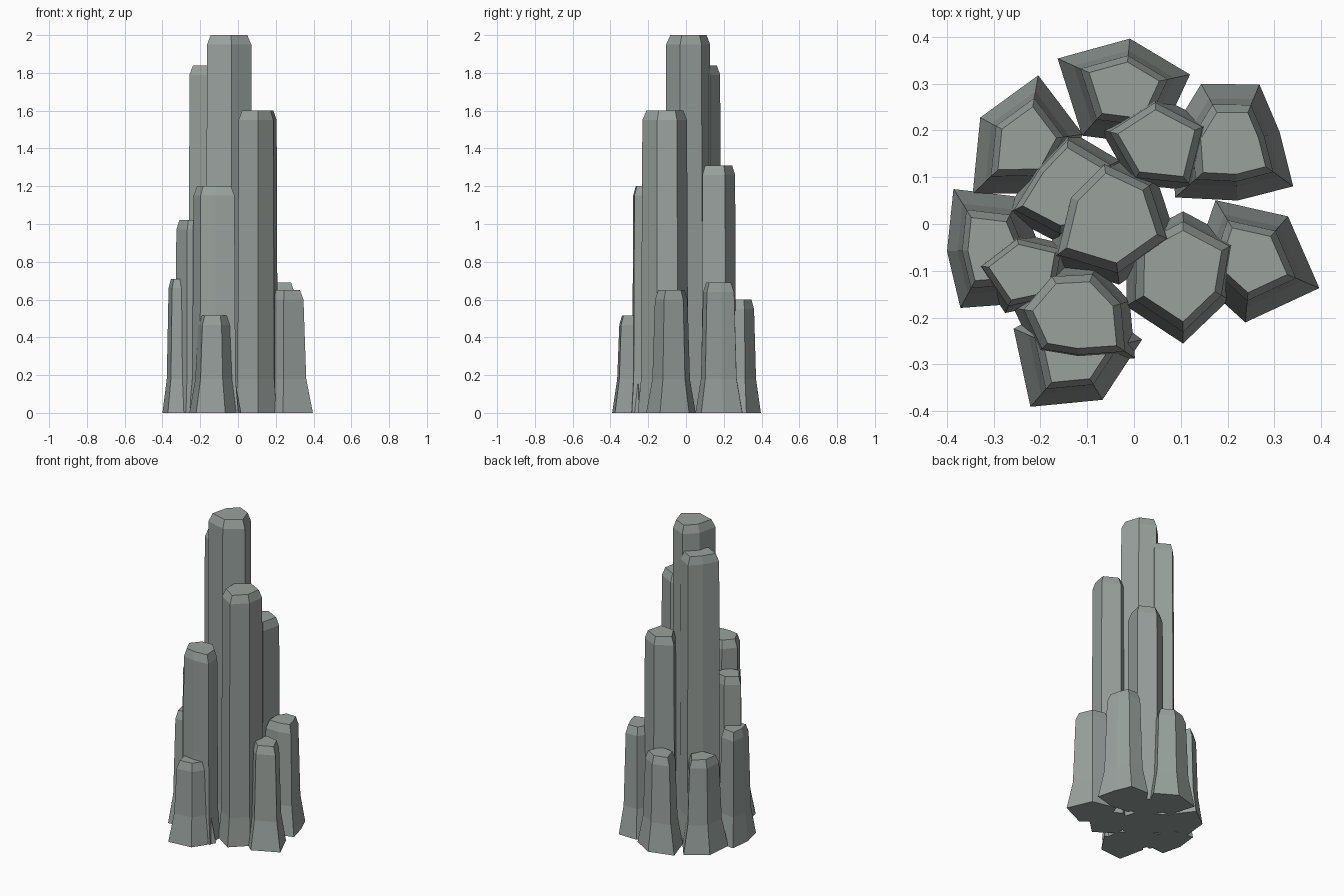
import bpy, bmesh
from math import cos, sin, tau, radians

if "Cube" in bpy.data.objects:
    bpy.data.objects.remove(bpy.data.objects["Cube"])

# Each column: centre x, centre y, height, turn in degrees, radius of each evenly spaced corner
COLUMNS = {
    "column_tallest": (-.05, .02, 2, 37, .113, .118, .1, .155, .137, .142),
    "column_rear_left_tall": (-.15, .08, 1.84, 25, .12, .11, .07, .128, .11, .14),
    "column_right_tall": (.105, -.105, 1.6, 30, .125, .12, .125, .128, .137, .103),
    "column_rear_right_mid": (.05, .17, 1.31, 21, .113, .098, .115, .092, .116),
    "column_front_mid": (-.125, -.2, 1.2, 17, .11, .108, .11, .122, .107, .087, .14),
    "column_left_mid": (-.235, -.1, 1.02, 30, .1, .076, .1, .09, .09),
    "stub_left": (-.305, -.055, .71, 2, .105, .128, .153, .095, .141, .135),
    "stub_rear_left": (-.23, .175, .59, 8, .122, .145, .112, .16, .12),
    "stub_rear_right": (.215, .17, .69, 16, .1, .139, .148, .138, .17, .12, .154),
    "stub_right": (.25, -.075, .65, -23, .159, .121, .147, .132, .136),
    "stub_rear": (-.02, .29, .6, 12, .143, .107, .157, .136, .14),
    "stub_front": (-.125, -.28, .515, 13, .146, .13, .144, .147, .112),
}

# Dark slate stone
stone = bpy.data.materials.new("stone")
stone.diffuse_color = (.32, .36, .34, 1)
stone.use_nodes = True
stone.node_tree.nodes["Principled BSDF"].inputs["Base Color"].default_value = stone.diffuse_color


def rock_column(name, cx, cy, height, turn, *radii):
    """Faceted column: flared foot, tapering shaft and chamfered flat top."""
    n = len(radii)
    base, foot, rim, cap = (1, .76, .66, .53) if height < .8 else (1.1, .97, .92, .76)
    bm = bmesh.new()
    rings = []
    for z, s in ((0, base), (.18, foot), (height - .05, rim), (height, cap)):
        angles = [radians(turn) + tau * i / n for i in range(n)]
        rings.append([bm.verts.new((cx + s * r * cos(a), cy + s * r * sin(a), z))
                      for a, r in zip(angles, radii)])
    for low, high in zip(rings, rings[1:]):
        for i in range(n):
            j = (i + 1) % n
            bm.faces.new((low[i], low[j], high[j], high[i]))
    bm.faces.new(rings[0][::-1])
    bm.faces.new(rings[-1])
    mesh = bpy.data.meshes.new(name)
    bm.to_mesh(mesh)
    bm.free()
    mesh.materials.append(stone)
    bpy.context.collection.objects.link(bpy.data.objects.new(name, mesh))


for name, spec in COLUMNS.items():
    rock_column(name, *spec)
